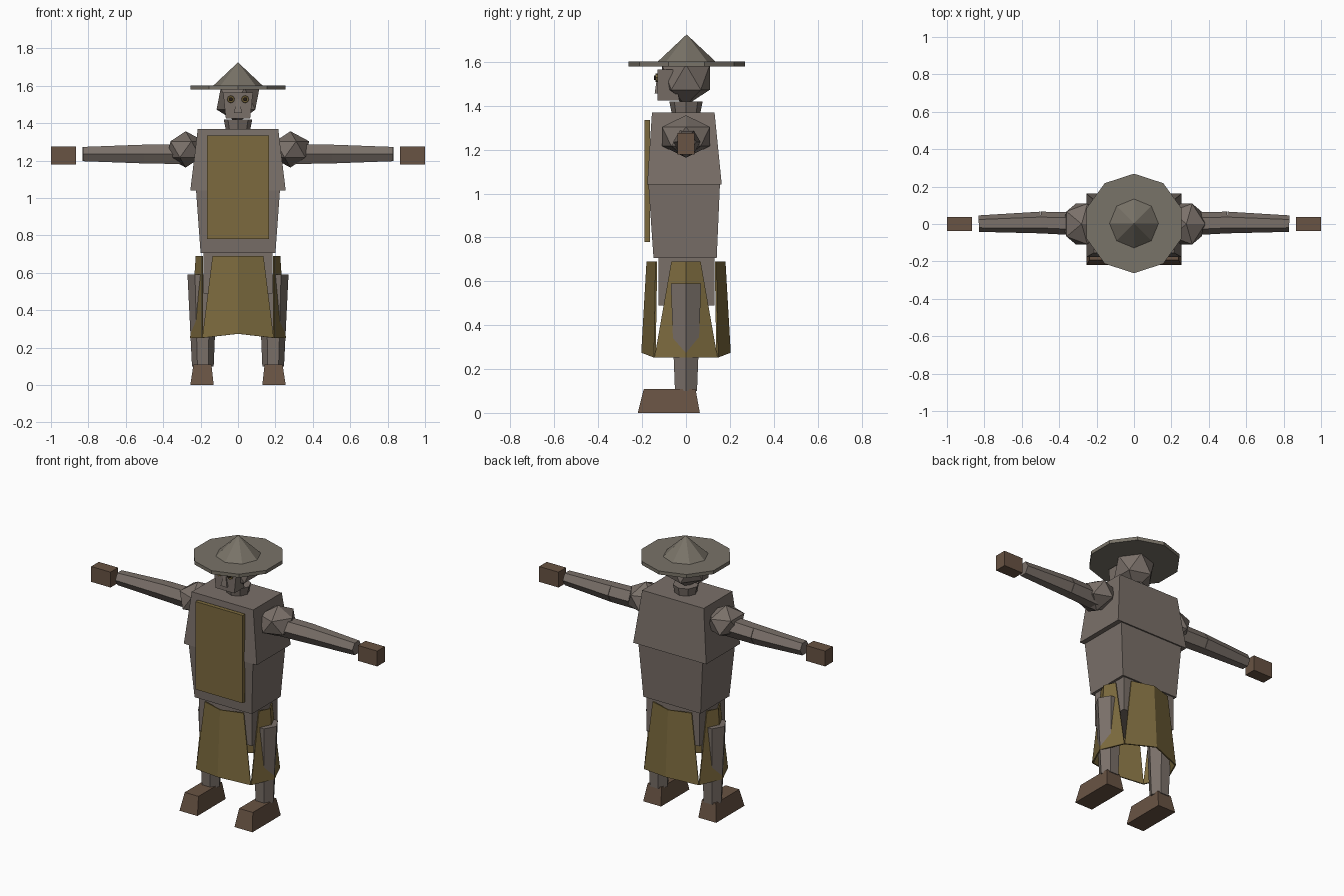
import bpy, bmesh, math
from mathutils import Matrix, Vector

if "Cube" in bpy.data.objects:
    bpy.data.objects.remove(bpy.data.objects["Cube"])


def material(name, rgb):
    lin = [((c / 255 + 0.055) / 1.055) ** 2.4 for c in rgb] + [1]
    m = bpy.data.materials.new(name)
    m.use_nodes = True
    m.diffuse_color = lin
    m.node_tree.nodes["Principled BSDF"].inputs["Base Color"].default_value = lin
    return m


CLOTH = material("grey cloth", (122, 112, 105))
STRAW = material("grey straw", (121, 115, 104))
OLIVE = material("olive cloth", (124, 106, 62))
LEATHER = material("brown leather", (104, 83, 67))
DARK = material("dark pupil", (40, 32, 26))


def finish(name, bm, mat):
    bmesh.ops.recalc_face_normals(bm, faces=bm.faces)
    mesh = bpy.data.meshes.new(name)
    bm.to_mesh(mesh)
    bm.free()
    mesh.materials.append(mat)
    ob = bpy.data.objects.new(name, mesh)
    bpy.context.collection.objects.link(ob)
    return ob


def block(name, mat, bottom, top):
    """Tapered box; each end is (x0, x1, y0, y1, z)."""
    bm = bmesh.new()
    rings = [[bm.verts.new((x, y, e[4])) for x, y in
              ((e[0], e[2]), (e[1], e[2]), (e[1], e[3]), (e[0], e[3]))] for e in (bottom, top)]
    for ring in rings:
        bm.faces.new(ring)
    for i in range(4):
        j = (i + 1) % 4
        bm.faces.new((rings[0][i], rings[0][j], rings[1][j], rings[1][i]))
    return finish(name, bm, mat)


def box(name, mat, x0, x1, y0, y1, z0, z1):
    return block(name, mat, (x0, x1, y0, y1, z0), (x0, x1, y0, y1, z1))


def limb(name, mat, start, end, r0, r1, sides=6, spin=0.0):
    """Tapered prism between two points."""
    a, b = Vector(start), Vector(end)
    d = b - a
    bm = bmesh.new()
    bmesh.ops.create_cone(bm, cap_ends=True, segments=sides, radius1=r0, radius2=r1, depth=d.length)
    turn = d.to_track_quat("Z", "Y").to_matrix().to_4x4()
    bm.transform(Matrix.Translation((a + b) / 2) @ turn @ Matrix.Rotation(spin, 4, "Z"))
    return finish(name, bm, mat)


def ball(name, mat, centre, radii):
    bm = bmesh.new()
    bmesh.ops.create_icosphere(bm, subdivisions=1, radius=1)
    bm.transform(Matrix.Translation(centre) @ Matrix.Diagonal((*radii, 1)))
    return finish(name, bm, mat)


# Hat
limb("hat_brim", STRAW, (0, 0.003, 1.58), (0, 0.003, 1.602), 0.266, 0.266, 10)
limb("hat_crown", STRAW, (0, 0.003, 1.6), (0, 0.003, 1.725), 0.133, 0.0, 8)

# Head with a creased face plate
ball("head", CLOTH, (0, 0, 1.53), (0.128, 0.128, 0.128))
block("face_plate", CLOTH, (-0.065, 0.065, -0.13, -0.03, 1.425), (-0.08, 0.08, -0.13, -0.06, 1.565))
block("nose", CLOTH, (-0.022, 0.022, -0.143, -0.12, 1.455), (-0.006, 0.006, -0.132, -0.12, 1.53))
limb("neck", CLOTH, (0, 0, 1.36), (0, 0, 1.42), 0.064, 0.076, 8)

# Torso
block("upper_torso", CLOTH, (-0.255, 0.255, -0.177, 0.163, 1.04), (-0.215, 0.215, -0.155, 0.13, 1.37))
block("lower_torso", CLOTH, (-0.2, 0.2, -0.148, 0.14, 0.705), (-0.225, 0.225, -0.172, 0.155, 1.05))
box("chest_apron", OLIVE, -0.165, 0.165, -0.19, -0.165, 0.78, 1.335)
box("pelvis", CLOTH, -0.185, 0.185, -0.125, 0.13, 0.49, 0.71)


def skirt_panel(name, direction, top, bottom):
    """Two-faced flap bent along its middle; ends are (half width, side reach, middle reach)."""
    bm = bmesh.new()
    out = Vector(direction)
    side = Vector((-out.y, out.x, 0))
    rows = []
    for (w, edge, mid), z, lift in ((top, 0.69, 0.0), (bottom, 0.252, 0.022)):
        if out.x:
            lift = 0.0
        rows.append([bm.verts.new(out * r + side * s + Vector((0, 0, z + h)))
                     for s, r, h in ((-w, edge, 0), (0, mid, lift), (w, edge, 0))])
    for i in range(2):
        bm.faces.new((rows[0][i], rows[0][i + 1], rows[1][i + 1], rows[1][i]))
    ob = finish(name, bm, OLIVE)
    mod = ob.modifiers.new("thickness", "SOLIDIFY")
    mod.thickness = 0.008
    mod.offset = 0


# Skirt of four flaps with slits at the corners
for name, y in (("front", -1), ("back", 1)):
    skirt_panel("skirt_" + name, (0, y, 0), (0.135, 0.135, 0.176), (0.19, 0.142, 0.2))
for name, x in (("left", 1), ("right", -1)):
    skirt_panel("skirt_" + name, (x, 0, 0), (0.065, 0.19, 0.222), (0.142, 0.19, 0.252))

# Paired parts
for side, s in (("left", 1), ("right", -1)):
    x0, x1 = sorted((s * 0.13, s * 0.255))
    t0, t1 = sorted((s * 0.142, s * 0.238))
    block(side + "_foot", LEATHER, (x0, x1, -0.22, 0.063, 0), (t0, t1, -0.192, 0.043, 0.11))
    limb(side + "_leg", CLOTH, (s * 0.188, 0, 0.1), (s * 0.19, 0, 0.59), 0.058, 0.08)
    ball(side + "_shoulder", CLOTH, (s * 0.28, 0, 1.26), (0.112, 0.128, 0.097))
    limb(side + "_upper_arm", CLOTH, (s * 0.27, 0, 1.235), (s * 0.5, 0.008, 1.235), 0.062, 0.058, 6, math.pi / 6)
    limb(side + "_forearm", CLOTH, (s * 0.5, 0.008, 1.235), (s * 0.83, 0.002, 1.235), 0.058, 0.044, 6, math.pi / 6)
    h0, h1 = sorted((s * 0.865, s))
    box(side + "_hand", LEATHER, h0, h1, -0.038, 0.038, 1.178, 1.275)
    limb(side + "_eye", OLIVE, (s * 0.038, -0.125, 1.528), (s * 0.038, -0.139, 1.528), 0.021, 0.019, 8)
    limb(side + "_pupil", DARK, (s * 0.038, -0.138, 1.528), (s * 0.038, -0.147, 1.528), 0.011, 0.009, 8)
